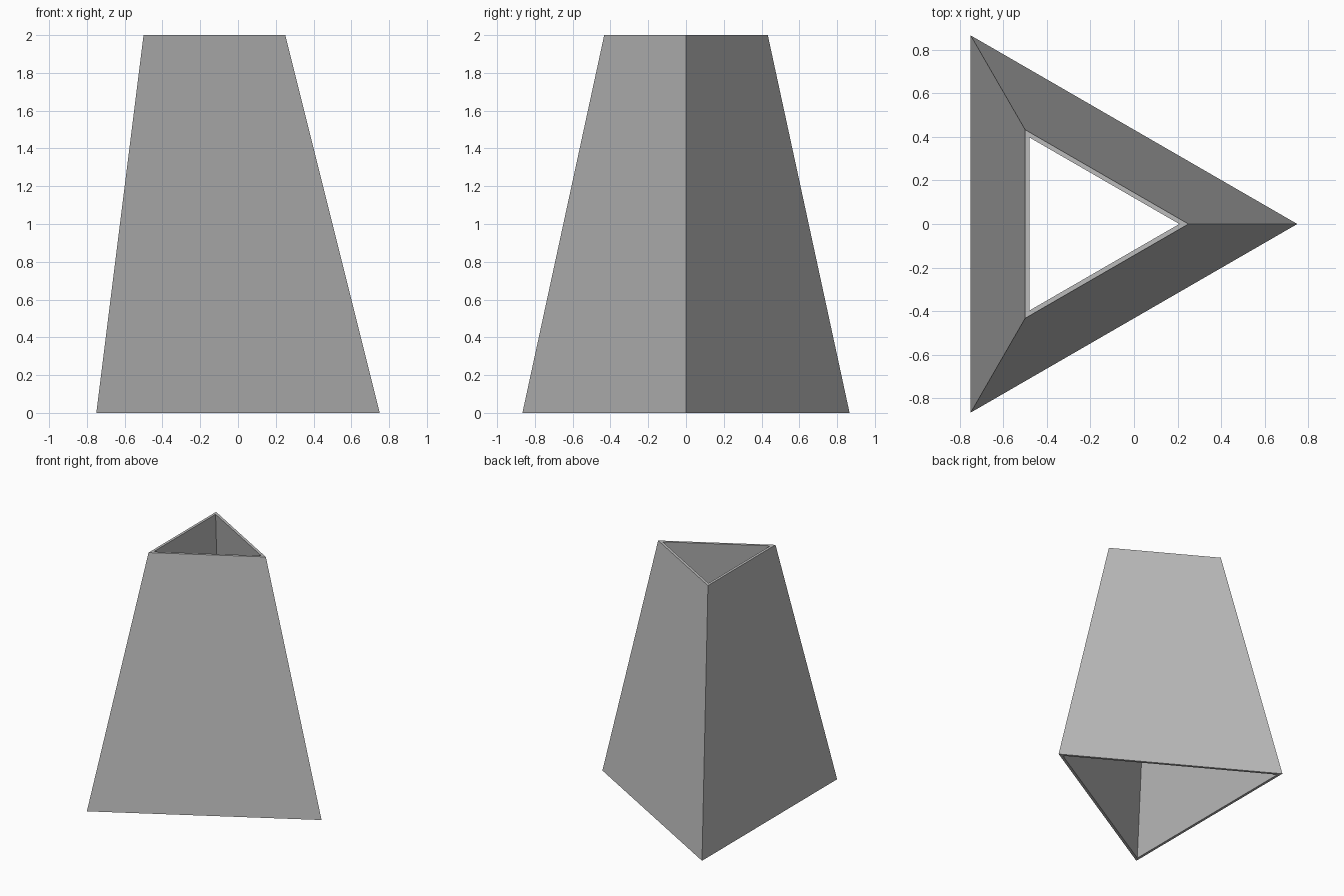
import bpy, bmesh
from math import cos, sin, tau

default = bpy.data.objects.get("Cube")
if default:
    bpy.data.objects.remove(default, do_unlink=True)

# Single plain grey
grey = bpy.data.materials.new("plain_grey")
grey.use_nodes = True
colour = (0.5, 0.5, 0.5, 1)
grey.diffuse_color = colour
grey.node_tree.nodes["Principled BSDF"].inputs["Base Color"].default_value = colour

SIDES, CENTRE_X, HEIGHT = 3, -0.25, 2.0
BOTTOM_R, TOP_R, WALL = 1.0, 0.5, 0.042   # wall is measured at the corners

bm = bmesh.new()


def ring(radius, z):
    """Triangle of vertices with one corner towards +x."""
    return [bm.verts.new((CENTRE_X + radius * cos(tau * i / SIDES),
                          radius * sin(tau * i / SIDES), z)) for i in range(SIDES)]


# Closed loop of rings: outer wall, top rim, inner wall, bottom rim
rings = [ring(BOTTOM_R, 0), ring(TOP_R, HEIGHT),
         ring(TOP_R - WALL, HEIGHT), ring(BOTTOM_R - WALL, 0)]
for k, a in enumerate(rings):
    b = rings[(k + 1) % len(rings)]
    for i in range(SIDES):
        j = (i + 1) % SIDES
        bm.faces.new((a[i], a[j], b[j], b[i]))
bmesh.ops.recalc_face_normals(bm, faces=bm.faces)

# Hollow tapered tube, open at both ends
mesh = bpy.data.meshes.new("tapered_triangular_tube")
bm.to_mesh(mesh)
bm.free()
mesh.materials.append(grey)
tube = bpy.data.objects.new("tapered_triangular_tube", mesh)
bpy.context.collection.objects.link(tube)
